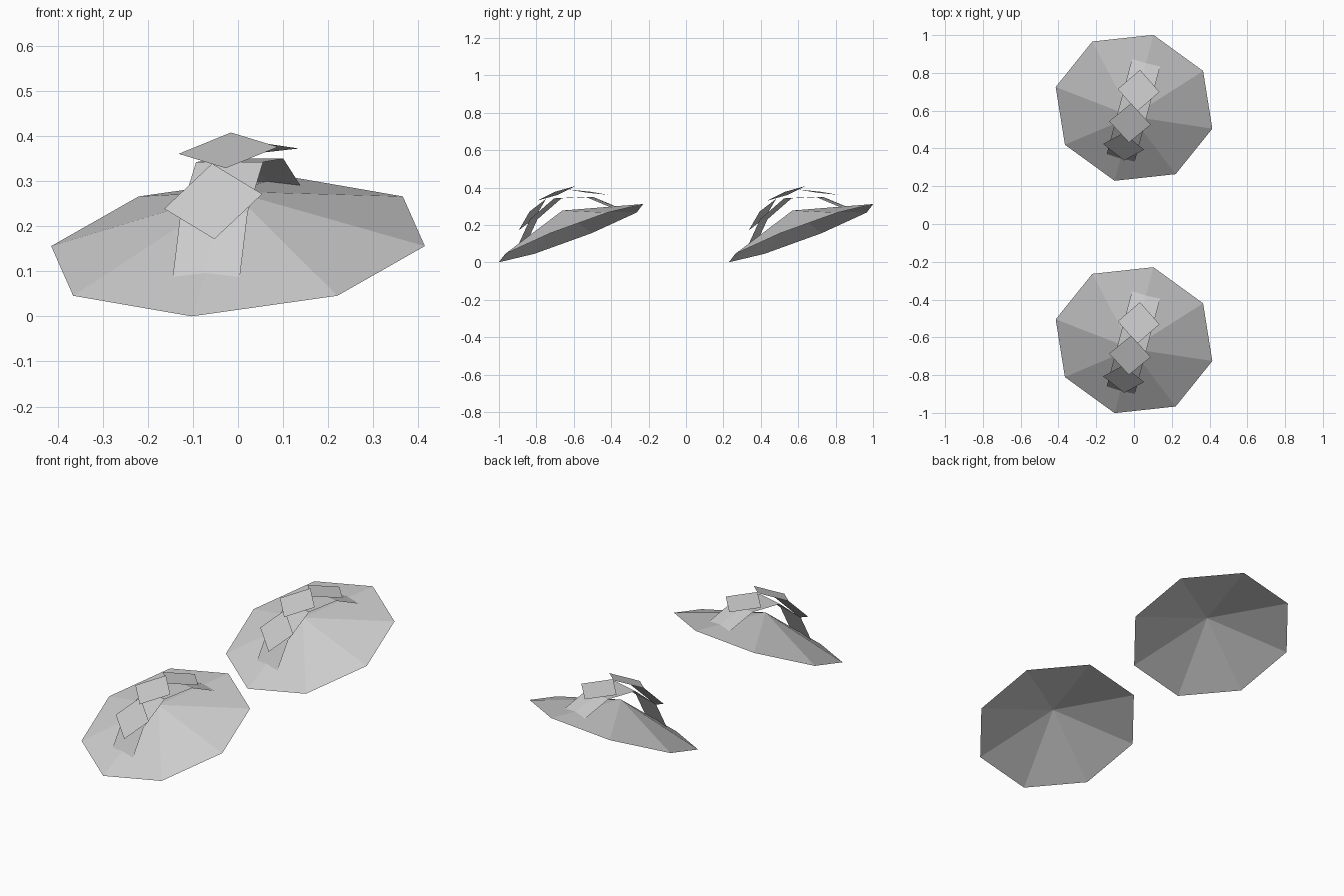
import bpy, bmesh, math
from mathutils import Matrix, Vector

if "Cube" in bpy.data.objects:
    bpy.data.objects.remove(bpy.data.objects["Cube"])

grey = bpy.data.materials.new("plain_grey")
grey.diffuse_color = (0.6, 0.6, 0.6, 1)
grey.use_nodes = True
grey.node_tree.nodes["Principled BSDF"].inputs["Base Color"].default_value = grey.diffuse_color

# Shared tilt of each shell: leaning back, turned slightly about z
TILT = Matrix.Rotation(math.radians(-14.9), 4, 'Z') @ Matrix.Rotation(math.radians(21.3), 4, 'X')
RADIUS, HEIGHT, HALF_BAND = 0.429, 0.13, 0.077


def cone_z(x, y):
    """Height of the octagonal cone surface (corners on the axes)."""
    d = max(x * math.cos(a) + y * math.sin(a)
            for a in (math.radians(22.5 + 45 * k) for k in range(8)))
    return HEIGHT * (1 - d / (RADIUS * math.cos(math.pi / 8)))


def make(name, verts, faces, matrix):
    mesh = bpy.data.meshes.new(name)
    mesh.from_pydata(verts, [], faces)
    mesh.materials.append(grey)
    mesh.update()
    ob = bpy.data.objects.new(name, mesh)
    ob.matrix_world = matrix
    bpy.context.collection.objects.link(ob)


for side, cy in (("front", -0.615), ("back", 0.615)):
    base = Matrix.Translation((0, cy, 0.156)) @ TILT

    # Open shallow octagonal cone
    rim = [(RADIUS * math.cos(k * math.pi / 4), RADIUS * math.sin(k * math.pi / 4), 0) for k in range(8)]
    make(side + "_shell", rim + [(0, 0, HEIGHT)],
         [(k, (k + 1) % 8, 8) for k in range(8)], base)

    # Arched band whose ends rest on the cone
    path = [(-0.28, None), (-0.165, 0.144), (0, 0.2), (0.165, 0.144), (0.28, None)]
    verts = []
    for y, z in path:
        for x in (-HALF_BAND, 0, HALF_BAND):
            verts.append((x, y, cone_z(x, y) if z is None else z))
    faces = [(3 * i + j, 3 * i + j + 1, 3 * i + j + 4, 3 * i + j + 3)
             for i in range(4) for j in range(2)]
    make(side + "_band", verts, faces, base)

    # Three square plates, set diagonally above the band
    d = 0.111
    for label, y, z, pitch in (("lower", -0.163, 0.17, 29), ("middle", 0, 0.228, 0), ("upper", 0.168, 0.17, -29)):
        m = (base @ Matrix.Translation((0, y, z)) @ Matrix.Rotation(math.radians(pitch), 4, 'X')
             @ Matrix.Rotation(math.radians(11), 4, 'Z'))
        make(f"{side}_{label}_plate", [(d, 0, 0), (0, d, 0), (-d, 0, 0), (0, -d, 0)], [(0, 1, 2, 3)], m)
